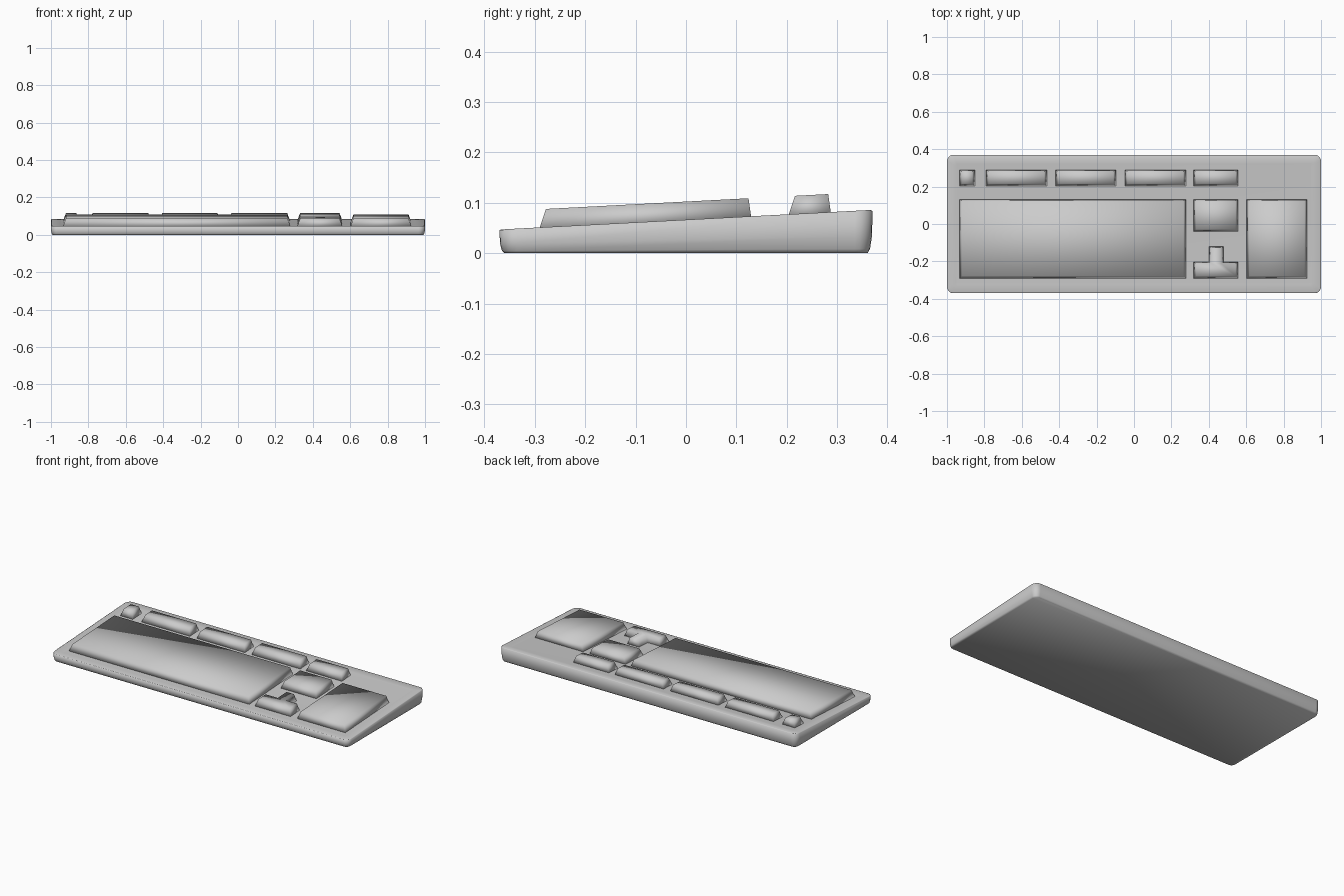
import bpy, bmesh, math

if "Cube" in bpy.data.objects:
    bpy.data.objects.remove(bpy.data.objects["Cube"])

SLOPE = 0.0527


def rim(y):
    """Height of the sloping top plane."""
    return 0.0665 + SLOPE * y


def loft(name, rings):
    """Skin a stack of point rings and cap both ends."""
    bm = bmesh.new()
    vs = [[bm.verts.new(p) for p in r] for r in rings]
    n = len(vs[0])
    for a, b in zip(vs, vs[1:]):
        for i in range(n):
            j = (i + 1) % n
            bm.faces.new((a[i], a[j], b[j], b[i]))
    bm.faces.new(vs[0][::-1])
    bm.faces.new(vs[-1])
    bmesh.ops.recalc_face_normals(bm, faces=bm.faces)
    for f in bm.faces:
        f.smooth = True
    me = bpy.data.meshes.new(name)
    bm.to_mesh(me)
    bm.free()
    ob = bpy.data.objects.new(name, me)
    bpy.context.collection.objects.link(ob)
    return ob


def rounded_rect(d, radius=0.035, seg=5):
    """Plan outline of the case, pulled in by d."""
    hx, hy, r = 1 - d, 0.37 - d, max(radius - d, 0.008)
    pts = []
    for k, (sx, sy) in enumerate([(1, 1), (-1, 1), (-1, -1), (1, -1)]):
        for i in range(seg + 1):
            a = math.pi / 2 * (k + i / seg)
            pts.append((sx * (hx - r) + r * math.cos(a),
                        sy * (hy - r) + r * math.sin(a)))
    return pts


def key_block(name, outline, height=0.037):
    """Tapered key block from a counter-clockwise, axis-aligned outline."""
    top = [list(p) for p in outline]
    n = len(outline)
    for i in range(n):
        j = (i + 1) % n
        dx = outline[j][0] - outline[i][0]
        dy = outline[j][1] - outline[i][1]
        for k in (i, j):
            if abs(dx) > abs(dy):
                top[k][1] += 0.014 if dx > 0 else -0.006
            else:
                top[k][0] += -0.015 if dy > 0 else 0.015
    return loft(name, [[(x, y, rim(y) - 0.006) for x, y in outline],
                       [(x, y, rim(y) + height - 0.001) for x, y in top]])


def rect(x0, x1, y0, y1):
    return [(x0, y0), (x1, y0), (x1, y1), (x0, y1)]


# Case: rounded wedge with a shallow dished deck
levels = [(0.010, 0.0, 0), (0.005, 0.10, 0), (0.001, 0.40, 0),
          (0.0, 0.97, 0), (0.004, 1.0, 0), (0.05, 1.0, -0.004)]
loft("case", [[(x, y, rim(y) * f + dz) for x, y in rounded_rect(d)]
              for d, f, dz in levels])

# Function row
for i, (x0, x1) in enumerate([(-0.935, -0.85), (-0.792, -0.465),
                              (-0.42, -0.095), (-0.05, 0.278),
                              (0.317, 0.558)]):
    key_block(f"function_keys_{i}", rect(x0, x1, 0.202, 0.288))

# Main, navigation and number blocks
key_block("main_keys", rect(-0.935, 0.28, -0.292, 0.13))
key_block("navigation_keys", rect(0.317, 0.558, -0.042, 0.13))
key_block("number_keys", rect(0.602, 0.927, -0.292, 0.13))

# Arrow keys: inverted T
key_block("arrow_keys", [(0.317, -0.292), (0.558, -0.292), (0.558, -0.204),
                         (0.48, -0.204), (0.48, -0.12), (0.4, -0.12),
                         (0.4, -0.204), (0.317, -0.204)])
